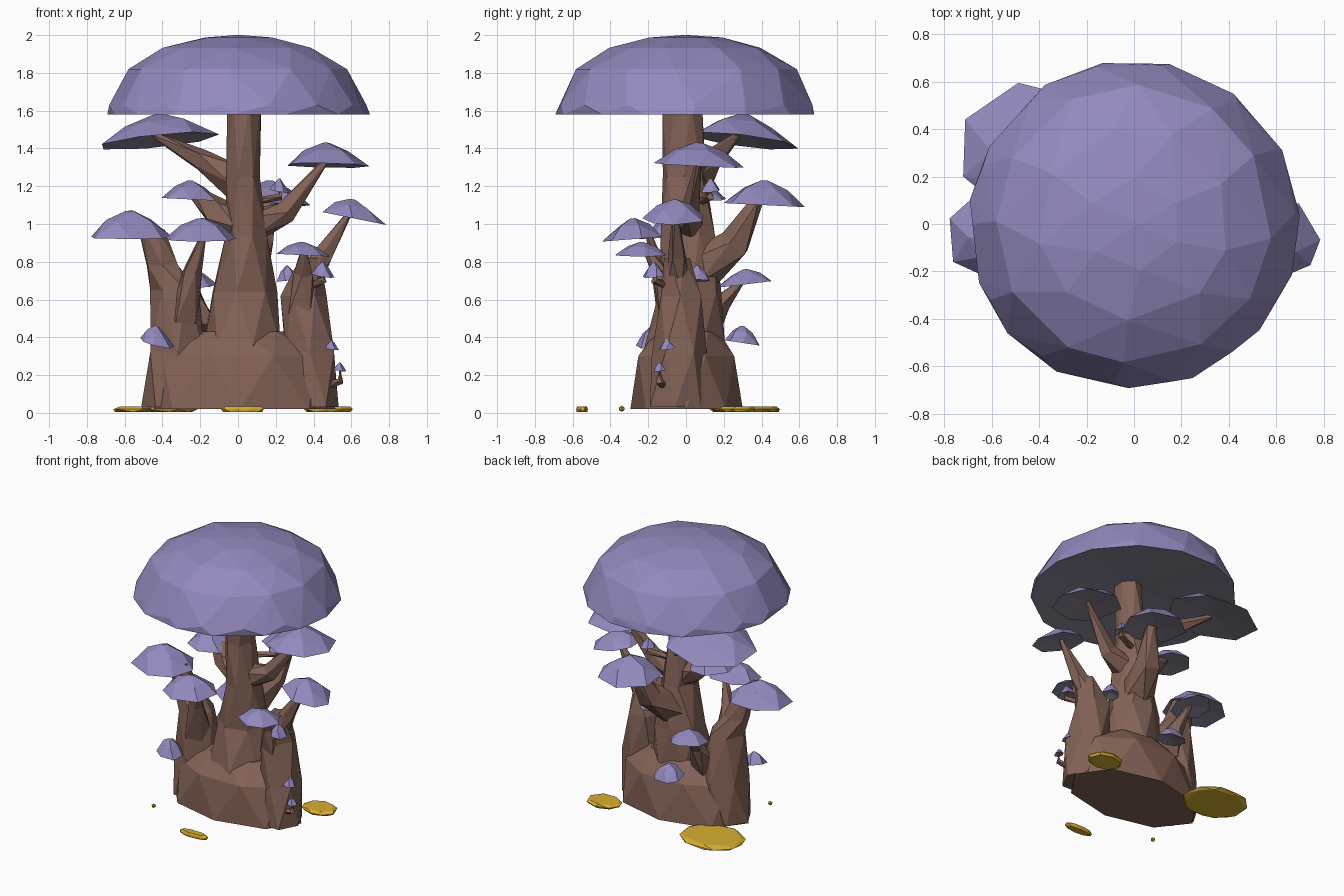
import bpy, bmesh, math, random
from mathutils import Vector

if "Cube" in bpy.data.objects:
    bpy.data.objects.remove(bpy.data.objects["Cube"])

random.seed(7)


def material(name, rgb):
    m = bpy.data.materials.new(name)
    m.diffuse_color = (*rgb, 1)
    m.use_nodes = True
    m.node_tree.nodes["Principled BSDF"].inputs["Base Color"].default_value = m.diffuse_color
    return m


PURPLE = material("lavender", (0.29, 0.25, 0.51))
UNDER = material("cap_underside", (0.27, 0.25, 0.32))
BROWN = material("bark", (0.23, 0.125, 0.095))
GOLD = material("gold", (0.68, 0.42, 0.03))


def finish(name, bm, *mats):
    me = bpy.data.meshes.new(name)
    bm.to_mesh(me)
    bm.free()
    for m in mats:
        me.materials.append(m)
    ob = bpy.data.objects.new(name, me)
    bpy.context.collection.objects.link(ob)
    return ob


def dome(name, c, rx, ry, h, rings, tilt=(0, 0), mat=PURPLE, jit=0.03, dish=0.22):
    """Faceted dome: hull of staggered rings (radius, height, sides); dish hollows the underside."""
    bm = bmesh.new()
    for i, (r, t, n) in enumerate(rings):
        turn = i * 0.37 + random.uniform(0, 0.3)
        for k in range(n):
            a = turn + math.tau * (k + random.uniform(-.15, .15)) / n
            s = r * (1 + random.uniform(-jit, jit / 2))
            x, y = rx * s * math.cos(a), ry * s * math.sin(a)
            bm.verts.new((c[0] + x, c[1] + y, c[2] + h * t + tilt[0] * x + tilt[1] * y))
    bmesh.ops.convex_hull(bm, input=bm.verts[:])
    loose = [v for v in bm.verts if not v.link_faces]
    bmesh.ops.delete(bm, geom=loose, context='VERTS')
    bmesh.ops.recalc_face_normals(bm, faces=bm.faces[:])
    if dish:
        down = Vector((tilt[0], tilt[1], -1)).normalized()
        under = [f for f in bm.faces if f.normal.dot(down) > 0.98]
        bmesh.ops.delete(bm, geom=under, context='FACES')
        rim = [e for e in bm.edges if e.is_boundary]
        mid = bm.verts.new((c[0], c[1], c[2] + h * dish))
        for e in rim:
            bm.faces.new((*e.verts, mid)).material_index = 1
        bmesh.ops.recalc_face_normals(bm, faces=bm.faces[:])
    return finish(name, bm, mat, UNDER)


def limb(name, path, sides=6, flat=False, jit=0.12, mat=BROWN):
    """Faceted loft. flat: stations (x, y, z, rx, ry) stay level; else (x, y, z, r)."""
    bm = bmesh.new()
    pts = [Vector(p[:3]) for p in path]
    rings = []
    for i, p in enumerate(path):
        u, v = Vector((1, 0, 0)), Vector((0, 1, 0))
        if not flat:
            q = (pts[min(i + 1, len(pts) - 1)] - pts[max(i - 1, 0)]).to_track_quat('Z', 'Y')
            u, v = q @ u, q @ v
        ring = []
        for k in range(sides):
            a = math.tau * (k + 0.5 * (i % 2)) / sides
            s = 1 + random.uniform(-jit, jit)
            ring.append(bm.verts.new(pts[i] + u * p[3] * s * math.cos(a) + v * p[-1] * s * math.sin(a)))
        rings.append(ring)
    for i in range(len(rings) - 1):
        a, b = rings[i], rings[i + 1]
        for k in range(sides):
            j = (k + 1) % sides
            if i % 2 == 0:
                bm.faces.new((a[k], a[j], b[k]))
                bm.faces.new((a[j], b[j], b[k]))
            else:
                bm.faces.new((a[k], b[j], b[k]))
                bm.faces.new((a[k], a[j], b[j]))
    bm.faces.new(rings[0])
    bm.faces.new(rings[-1])
    bmesh.ops.recalc_face_normals(bm, faces=bm.faces[:])
    return finish(name, bm, mat)


# Great crown cap
dome("crown_cap", (0, 0, 1.58), 0.70, 0.70, 0.42,
     [(1, 0, 15), (.975, .12, 14), (.84, .57, 12), (.58, .84, 9), (.28, .97, 6), (.03, 1, 3)],
     jit=0.014, dish=0.18)

# Root mass and the three trunks
limb("root_base", [(.01, 0, .02, .53, .31), (.02, 0, .30, .45, .28), (.03, 0, .43, .25, .17)],
     sides=8, flat=True, jit=0.05)
limb("main_trunk", [(.03, 0, .03, .25, .27), (.03, 0, .36, .21, .21), (.035, .03, .64, .18, .17),
                    (.05, .01, .94, .11, .14), (.02, -.01, 1.25, .10, .12), (.04, -.02, 1.65, .09, .10)],
     sides=7, flat=True, jit=0.08)
limb("left_trunk", [(-.35, .01, .03, .17, .16), (-.32, .01, .32, .16, .17), (-.34, -.01, .65, .125, .13),
                    (-.40, -.02, .78, .09, .09), (-.46, -.04, .97, .07, .06)], flat=True, jit=0.07)
limb("right_trunk", [(.39, -.06, .03, .15, .15), (.38, -.03, .32, .14, .15), (.345, -.03, .62, .125, .12),
                     (.38, -.05, .82, .06, .07)], flat=True, jit=0.07)

# Branches carrying the shelf caps
for name, path in {
    "branch_upper_left": [(0, .03, 1.22, .10), (-.2, .14, 1.34, .06), (-.44, .27, 1.47, .02)],
    "branch_upper_right": [(.05, 0, .98, .10), (.25, .02, 1.06, .06), (.47, .07, 1.34, .015)],
    "branch_mid_left": [(.02, 0, .98, .10), (-.12, .03, 1.07, .08), (-.22, .05, 1.16, .04)],
    "branch_back": [(.05, .05, .74, .13), (.11, .26, .90, .09), (.17, .38, 1.13, .035)],
    "branch_low_left": [(-.29, -.06, .5, .09), (-.24, -.14, .75, .05), (-.18, -.2, .95, .015)],
    "branch_far_right": [(.36, -.04, .68, .08), (.45, -.05, .84, .05), (.59, -.06, 1.06, .015)],
    "branch_front_right": [(.34, -.06, .55, .09), (.35, -.13, .74, .05), (.35, -.21, .86, .02)],
    "branch_low_back": [(-.2, .08, .42, .10), (-.22, .19, .58, .05), (-.24, .30, .70, .015)],
}.items():
    limb(name, path, sides=5)

# Shelf caps: centre of rim, radii, height, tilt
SHELF = [(1, 0, 7), (.55, .66, 5), (.1, 1, 3)]
for name, c, rx, ry, h, tilt in [
    ("cap_upper_left", (-.42, .31, 1.44), .33, .29, .14, (.1, -.12)),
    ("cap_upper_right", (.47, .07, 1.31), .23, .25, .12, (-.02, -.05)),
    ("cap_back", (.17, .415, 1.10), .22, .22, .13, (0, -.05)),
    ("cap_mid_left", (-.25, .05, 1.13), .16, .17, .10, (-.05, 0)),
    ("cap_far_left", (-.57, -.05, .93), .23, .20, .14, (0, .05)),
    ("cap_front_left", (-.195, -.28, .92), .20, .17, .11, (0, .08)),
    ("cap_far_right", (.61, -.06, 1.03), .18, .17, .10, (-.2, 0)),
    ("cap_front_right", (.34, -.235, .835), .15, .14, .07, (-.05, 0)),
    ("cap_low_left", (-.43, -.18, .37), .09, .09, .09, (-.25, .2)),
    ("cap_low_back", (-.07, .30, .37), .11, .10, .09, (0, -.15)),
    ("cap_mid_back", (-.24, .31, .68), .13, .15, .08, (0, .12)),
    ("cap_gap", (.26, .06, .70), .06, .07, .08, (.1, 0)),
]:
    dome(name, c, rx, ry, h, SHELF, tilt)

# Tiny mushrooms: curved stem plus pointed cap
for i, (root, tip, r) in enumerate([
    ((.40, -.12, .68), (.45, -.17, .74), .062),
    ((.46, -.09, .27), (.49, -.10, .355), .045),
    ((.44, -.11, .13), (.54, -.14, .24), .035),
    ((.08, .08, 1.12), (.22, .13, 1.19), .055),
]):
    a, b = Vector(root), Vector(tip)
    mid = Vector((b.x + .005, b.y, (a.z * 2 + b.z) / 3))
    limb(f"tiny_stem_{i}", [(*a, .022), (*mid, .02), (*b, .012)], sides=5)
    dome(f"tiny_cap_{i}", b - Vector((0, 0, .015)), r, r, r * 1.2,
         [(1, 0, 6), (.55, .6, 4), (.08, 1, 3)], (-.15, .1))

# Gold pools and a droplet on the ground
for name, x, y, rx, ry in [("pool_left", -.44, .315, .24, .20), ("pool_right", .48, .27, .13, .10),
                           ("pool_front", .025, -.55, .12, .032)]:
    dome(name, (x, y, .005), rx, ry, .03, [(.9, 0, 8), (1, .5, 8), (.85, 1, 7)], mat=GOLD, dish=0)
drop = bmesh.new()
bmesh.ops.create_icosphere(drop, subdivisions=1, radius=.016)
bmesh.ops.translate(drop, verts=drop.verts, vec=(-.45, -.34, .022))
finish("droplet", drop, GOLD)
